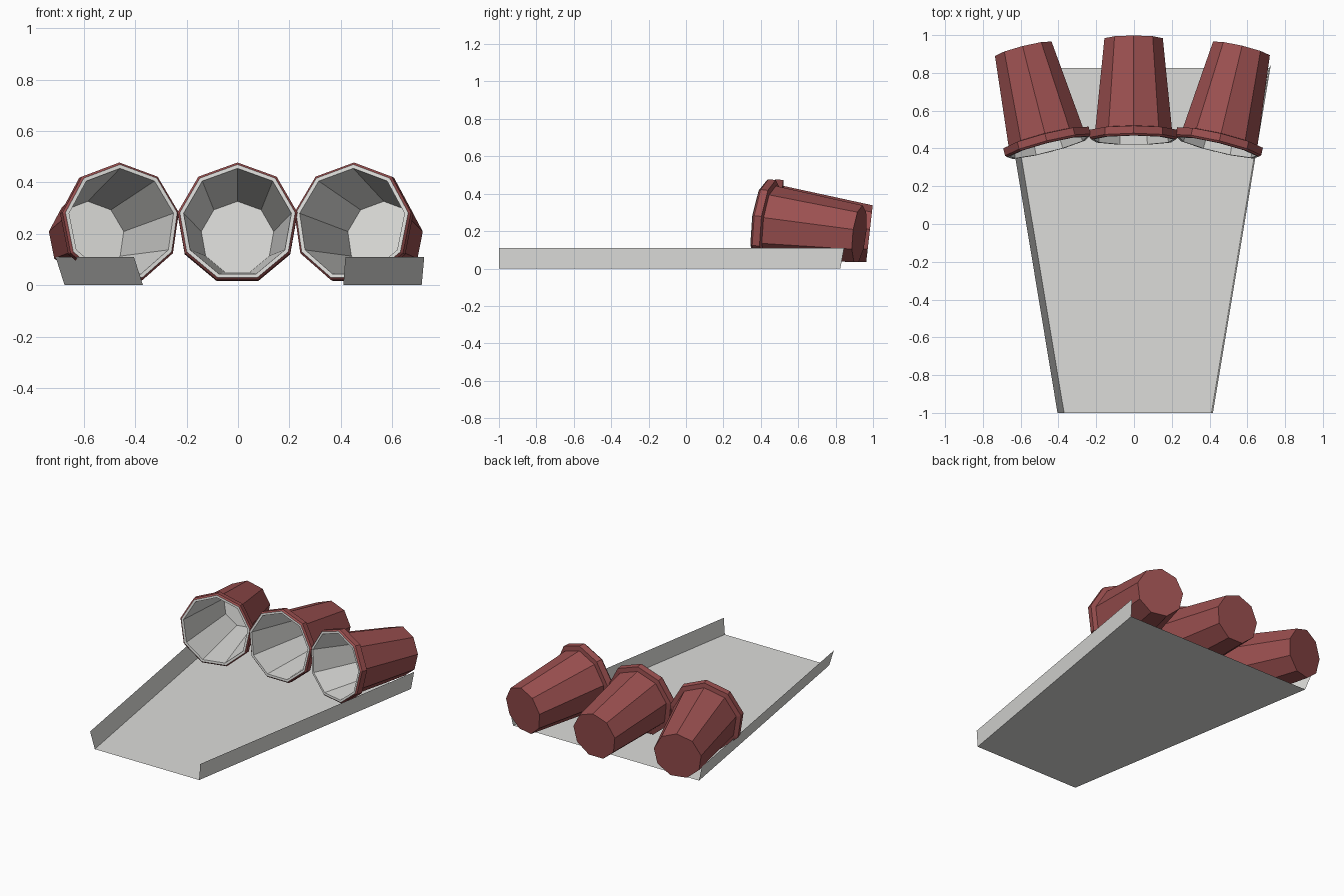
import bpy, bmesh, math
from mathutils import Matrix

if "Cube" in bpy.data.objects:
    bpy.data.objects.remove(bpy.data.objects["Cube"])

def material(name, rgb):
    m = bpy.data.materials.new(name)
    m.diffuse_color = (*rgb, 1)
    m.use_nodes = True
    m.node_tree.nodes["Principled BSDF"].inputs["Base Color"].default_value = m.diffuse_color
    return m

white = material("off_white", (0.72, 0.72, 0.70))
red = material("dull_red", (0.33, 0.08, 0.08))
SIDES = 9

def finish(name, bm, mats):
    me = bpy.data.meshes.new(name)
    bm.to_mesh(me)
    bm.free()
    for m in mats:
        me.materials.append(m)
    ob = bpy.data.objects.new(name, me)
    bpy.context.collection.objects.link(ob)
    return ob

# cup profile: (distance behind the mouth, radius), inside base -> lip -> outside base
PROFILE = [(0.52, 0.095), (0.52, 0.143), (0.0, 0.213), (0.0, 0.228),
           (0.010, 0.237), (0.050, 0.237), (0.055, 0.206), (0.54, 0.157)]
WHITE_BANDS = 3   # inside base, inside wall and lip

def cup(name, x, y, z, yaw):
    bm = bmesh.new()
    rings = []
    for a, r in PROFILE:
        rings.append([bm.verts.new((r * math.sin(i * math.tau / SIDES), a,
                                    r * math.cos(i * math.tau / SIDES)))
                      for i in range(SIDES)])
    for k in range(len(rings) - 1):
        for i in range(SIDES):
            j = (i + 1) % SIDES
            f = bm.faces.new((rings[k][i], rings[k][j], rings[k + 1][j], rings[k + 1][i]))
            f.material_index = 0 if k < WHITE_BANDS else 1
    bm.faces.new(rings[0]).material_index = 0    # inside base
    bm.faces.new(rings[-1]).material_index = 1   # outside base
    bmesh.ops.recalc_face_normals(bm, faces=bm.faces)
    # tip the mouth up, turn, place
    bm.transform(Matrix.Translation((x, y, z)) @ Matrix.Rotation(math.radians(yaw), 4, 'Z')
                 @ Matrix.Rotation(math.radians(-6.5), 4, 'X'))
    return finish(name, bm, [white, red])

cup("cup_left", -0.453, 0.405, 0.243, 14.3)
cup("cup_middle", -0.002, 0.444, 0.243, 0)
cup("cup_right", 0.443, 0.405, 0.243, -13.5)

# tapered tray: wall top, floor, floor, wall top across the front and back ends
front = [(-0.405, -1, 0.11), (-0.37, -1, 0), (0.41, -1, 0), (0.418, -1, 0.11)]
back = [(-0.71, 0.845, 0.11), (-0.675, 0.825, 0), (0.715, 0.825, 0), (0.725, 0.845, 0.11)]
bm = bmesh.new()
f = [bm.verts.new(p) for p in front]
b = [bm.verts.new(p) for p in back]
for i in range(3):
    bm.faces.new((f[i], f[i + 1], b[i + 1], b[i]))
finish("tray", bm, [white])
